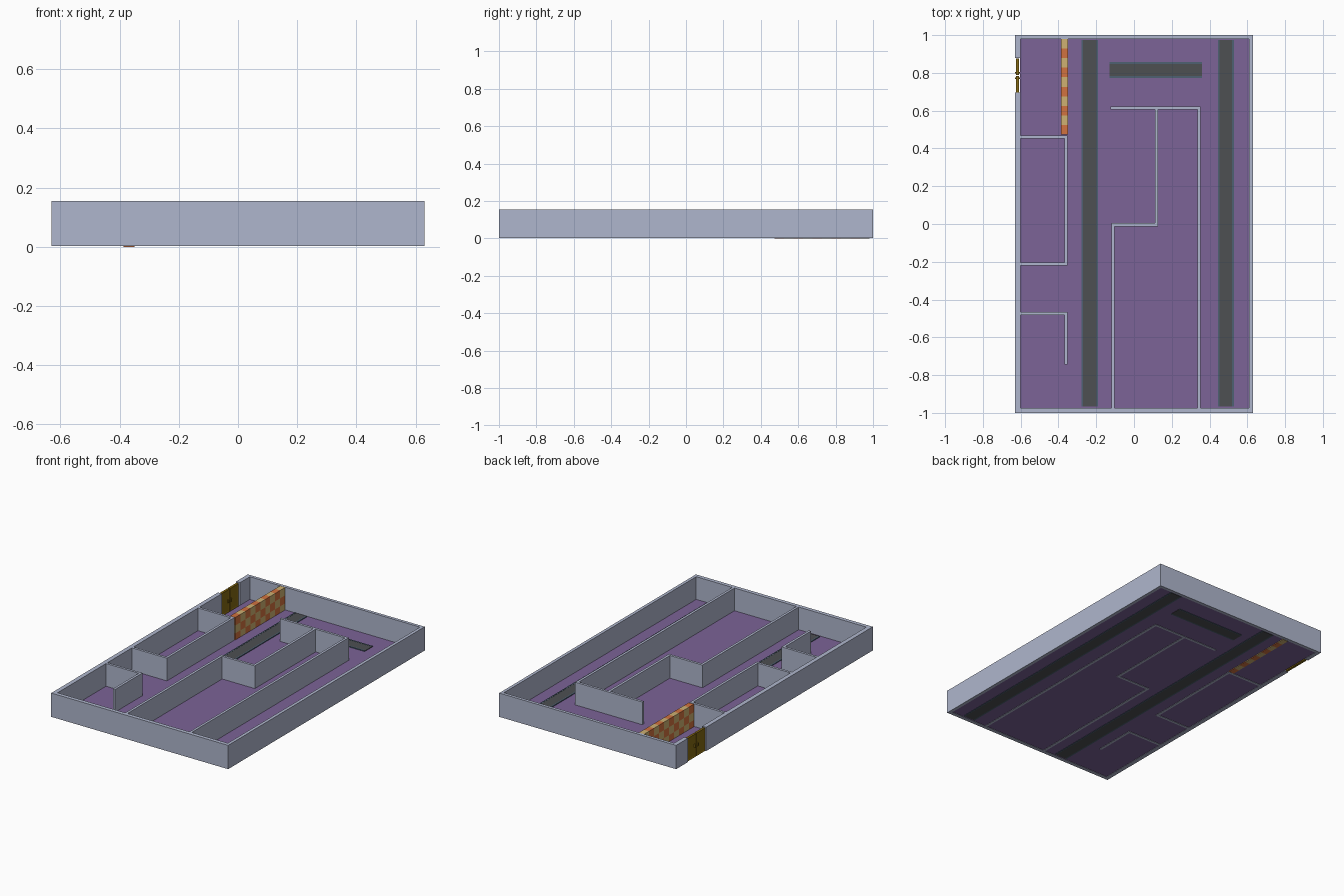
import bpy
import bmesh
from mathutils import Vector

# Remove the default cube
old = bpy.data.objects.get("Cube")
if old:
    bpy.data.objects.remove(old, do_unlink=True)

BASE, TOP = 0.002, 0.155
THICK = 0.016


def material(name, rgb):
    m = bpy.data.materials.new(name)
    m.use_nodes = True
    m.diffuse_color = (*rgb, 1)
    m.node_tree.nodes["Principled BSDF"].inputs["Base Color"].default_value = (*rgb, 1)
    return m


wall_mat = material("pale blue grey", (0.43, 0.47, 0.61))
floor_mat = material("muted purple", (0.20, 0.125, 0.31))
belt_mat = material("charcoal", (0.075, 0.08, 0.085))
rail_mat = material("slate blue", (0.075, 0.12, 0.17))
orange_mat = material("brick orange", (0.64, 0.17, 0.05))
tan_mat = material("sandy tan", (0.62, 0.44, 0.17))
door_mat = material("dark gold", (0.23, 0.14, 0.006))


def finish(name, bm, *mats):
    bmesh.ops.recalc_face_normals(bm, faces=bm.faces)
    mesh = bpy.data.meshes.new(name)
    bm.to_mesh(mesh)
    bm.free()
    for m in mats:
        mesh.materials.append(m)
    obj = bpy.data.objects.new(name, mesh)
    bpy.context.collection.objects.link(obj)
    return obj


def add_box(bm, x, y, z):
    lo, hi = Vector((x[0], y[0], z[0])), Vector((x[1], y[1], z[1]))
    verts = bmesh.ops.create_cube(bm, size=1)["verts"]
    for v in verts:
        v.co = (lo + hi) / 2 + v.co * (hi - lo)


def box(name, x, y, z, mat):
    bm = bmesh.new()
    add_box(bm, x, y, z)
    return finish(name, bm, mat)


def wall_run(name, points):
    """Mitred wall of constant thickness along a right-angled path."""
    pts = [Vector(p) for p in points]
    normals = []
    for a, b in zip(pts, pts[1:]):
        d = (b - a).normalized()
        normals.append(Vector((-d.y, d.x)))
    offsets = [normals[0]] + [a + b for a, b in zip(normals, normals[1:])] + [normals[-1]]
    bm = bmesh.new()
    left = [bm.verts.new((*(p + o * THICK / 2), BASE)) for p, o in zip(pts, offsets)]
    right = [bm.verts.new((*(p - o * THICK / 2), BASE)) for p, o in zip(pts, offsets)]
    faces = [bm.faces.new((left[i], left[i + 1], right[i + 1], right[i]))
             for i in range(len(pts) - 1)]
    new = bmesh.ops.extrude_face_region(bm, geom=faces)["geom"]
    for v in new:
        if isinstance(v, bmesh.types.BMVert):
            v.co.z = TOP
    return finish(name, bm, wall_mat)


# Floor slab
box("floor", (-0.603, 0.612), (-0.98, 0.98), (0.004, 0.009), floor_mat)

# Outer walls, with a full-height doorway in the west side
box("front_wall", (-0.63, 0.63), (-1, -0.975), (BASE, TOP), wall_mat)
box("back_wall", (-0.63, 0.63), (0.98, 1), (BASE, TOP), wall_mat)
box("east_wall", (0.61, 0.63), (-0.975, 0.98), (BASE, TOP), wall_mat)
box("west_wall_long", (-0.63, -0.602), (-0.975, 0.695), (BASE, TOP), wall_mat)
box("west_wall_short", (-0.63, -0.602), (0.88, 0.98), (BASE, TOP), wall_mat)

# Partition walls
wall_run("large_room_wall", [(-0.602, 0.461), (-0.361, 0.461), (-0.361, -0.211), (-0.602, -0.211)])
wall_run("small_room_wall", [(-0.602, -0.475), (-0.361, -0.475), (-0.361, -0.745)])
wall_run("hall_outer_wall", [(-0.125, 0.615), (0.345, 0.615), (0.345, -0.975)])
wall_run("hall_inner_wall", [(0.12, 0.607), (0.12, -0.004), (-0.112, -0.004), (-0.112, -0.975)])


# Floor belts with a thin rail along both long edges
def belt(name, x, y):
    box(name, x, y, (BASE, 0.013), belt_mat)
    w = 0.009
    along_y = y[1] - y[0] > x[1] - x[0]
    a = x if along_y else y
    for side, strip in (("low", (a[0] - w, a[0])), ("high", (a[1], a[1] + w))):
        bx, by = (strip, y) if along_y else (x, strip)
        box(f"{name}_rail_{side}", bx, by, (BASE, 0.014), rail_mat)


belt("west_belt", (-0.27, -0.199), (-0.965, 0.975))
belt("east_belt", (0.453, 0.52), (-0.965, 0.975))
belt("short_belt", (-0.13, 0.36), (0.783, 0.848))

# Checkered barrier: a box sliced into cells, coloured alternately
Y0, Y1, COLS, ROWS = 0.473, 0.98, 10, 3
H = TOP - 0.001
bm = bmesh.new()
add_box(bm, (-0.387, -0.35), (Y0, Y1), (0, H))
cuts = [((0, Y0 + (Y1 - Y0) * i / COLS, 0), (0, 1, 0)) for i in range(1, COLS)]
cuts += [((0, 0, H * i / ROWS), (0, 0, 1)) for i in range(1, ROWS)]
for co, no in cuts:
    bmesh.ops.bisect_plane(bm, geom=bm.verts[:] + bm.edges[:] + bm.faces[:],
                           plane_co=co, plane_no=no)
for f in bm.faces:
    c = f.calc_center_median()
    col = min(COLS - 1, int((c.y - Y0) / (Y1 - Y0) * COLS))
    row = min(ROWS - 1, int(c.z / H * ROWS))
    f.material_index = (col + row) % 2
finish("checkered_barrier", bm, orange_mat, tan_mat)

# Double door: two panelled leaves with handles
for name, y, handle_y in (("door_leaf_front", (0.697, 0.784), 0.772),
                          ("door_leaf_back", (0.788, 0.875), 0.8)):
    bm = bmesh.new()
    add_box(bm, (-0.624, -0.609), y, (BASE, 0.15))
    bm.normal_update()
    sides = [f for f in bm.faces if abs(f.normal.x) > 0.9]
    bmesh.ops.inset_individual(bm, faces=sides, thickness=0.012, depth=-0.003)
    finish(name, bm, door_mat)
    box(name + "_handle", (-0.629, -0.604), (handle_y - 0.004, handle_y + 0.004),
        (0.065, 0.085), door_mat)
